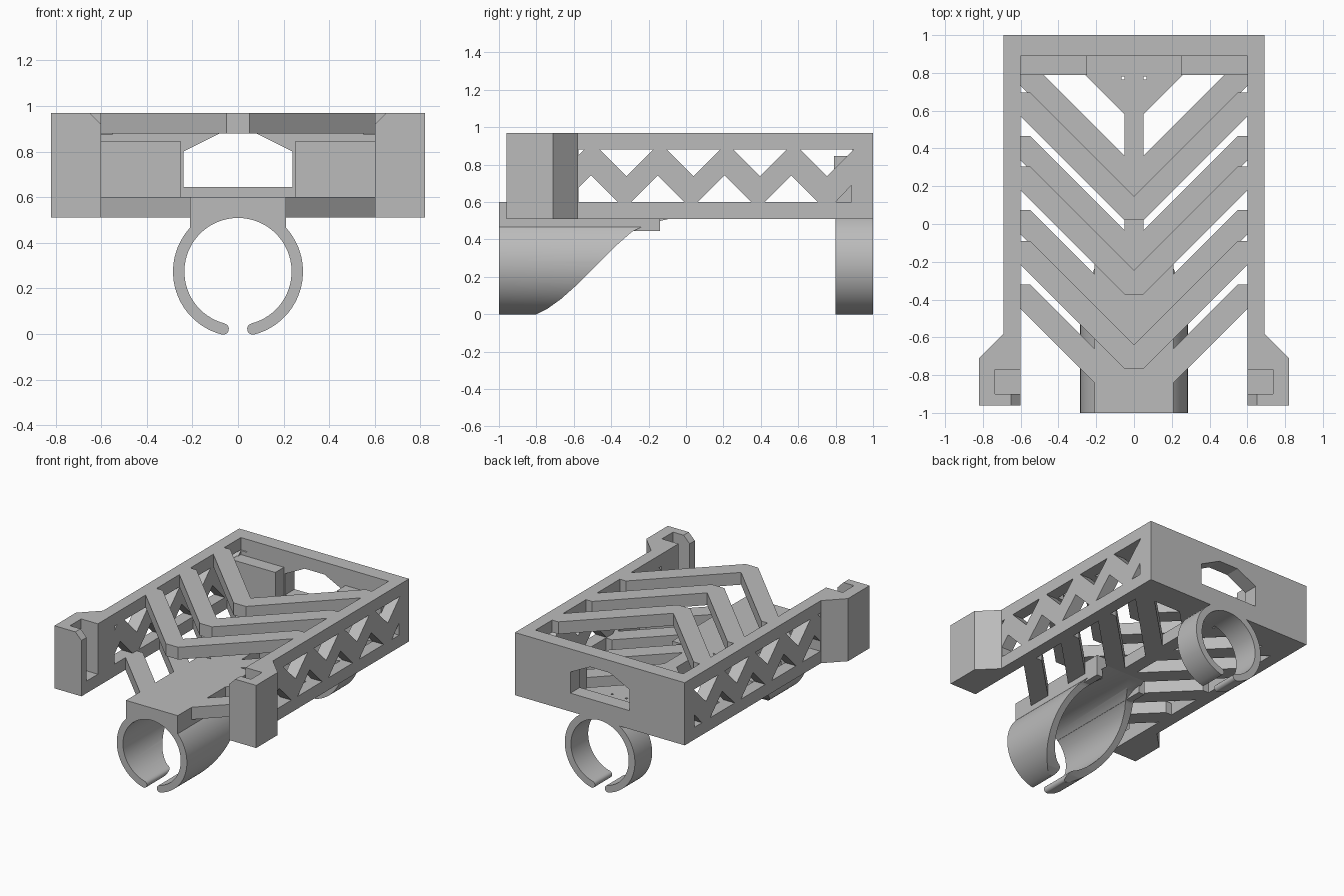
import bpy, bmesh
from math import radians, sin, cos
from mathutils import Vector

cube = bpy.data.objects.get("Cube")
if cube:
    bpy.data.objects.remove(cube, do_unlink=True)

grey = bpy.data.materials.new("light grey plastic")
grey.use_nodes = True
grey.diffuse_color = (0.5, 0.5, 0.5, 1)
grey.node_tree.nodes["Principled BSDF"].inputs["Base Color"].default_value = (0.5, 0.5, 0.5, 1)

PLACE = {
    "x": lambda a, b, d: Vector((d, a, b)),   # profile in y, z
    "y": lambda a, b, d: Vector((a, d, b)),   # profile in x, z
    "z": lambda a, b, d: Vector((a, b, d)),   # profile in x, y
}


def add_prism(bm, pts, axis, lo, hi):
    place = PLACE[axis]
    face = bm.faces.new([bm.verts.new(place(a, b, lo)) for a, b in pts])
    out = bmesh.ops.extrude_face_region(bm, geom=[face])
    new = [v for v in out["geom"] if isinstance(v, bmesh.types.BMVert)]
    bmesh.ops.translate(bm, verts=new, vec=place(0, 0, hi - lo))


def make(name, prisms):
    bm = bmesh.new()
    for p in prisms:
        add_prism(bm, *p)
    bmesh.ops.recalc_face_normals(bm, faces=bm.faces)
    mesh = bpy.data.meshes.new(name)
    bm.to_mesh(mesh)
    bm.free()
    mesh.materials.append(grey)
    ob = bpy.data.objects.new(name, mesh)
    bpy.context.collection.objects.link(ob)
    return ob


def select(ob):
    bpy.ops.object.select_all(action="DESELECT")
    ob.select_set(True)
    bpy.context.view_layer.objects.active = ob


def cut(ob, prisms):
    cutter = make("cutter", prisms)
    mod = ob.modifiers.new("cut", "BOOLEAN")
    mod.operation, mod.solver, mod.object = "DIFFERENCE", "EXACT", cutter
    select(ob)
    bpy.ops.object.modifier_apply(modifier=mod.name)
    bpy.data.objects.remove(cutter, do_unlink=True)


def rect(a0, a1, b0, b1):
    return [(a0, b0), (a1, b0), (a1, b1), (a0, b1)]


def mirrored(half):
    """Close a half outline (x >= 0) by mirroring it across x = 0."""
    return half + [(-a, b) for a, b in reversed(half) if a > 0]


def box_pair(name, x0, x1, y0, y1, z0, z1):
    return make(name, [(rect(s * x0, s * x1, y0, y1), "z", z0, z1) for s in (1, -1)])


Z0, Z1, BAR = 0.51, 0.97, 0.09
WALL, OUT = 0.60, 0.69

# U-shaped frame with flared front ends
frame = make("frame", [(mirrored([
    (WALL, 0.89), (WALL, -0.96), (0.82, -0.96), (0.82, -0.71),
    (OUT, -0.58), (OUT, 1.0)]), "z", Z0, Z1)])

# Window in the back wall
cut(frame, [(mirrored([(0.24, 0.645), (0.24, 0.80), (0.08, 0.88)]), "y", 0.8, 1.1)])

# Triangular truss openings in both side walls
LOW, HIGH, STEP, H = Z0 + BAR, Z1 - BAR, 0.357, 0.142
holes = []
for i in range(4):
    up, down = -0.508 + i * STEP, -0.318 + i * STEP
    left = max(up - H, -0.575)
    tri = [(left, LOW), (up + H, LOW), (up, LOW + H)]
    if left > up - H:
        tri.append((left, LOW + H - (up - left)))
    holes.append(tri)
    holes.append([(down - H, HIGH), (down, HIGH - H), (down + H, HIGH)])
holes.append([(0.80, LOW), (0.885, LOW), (0.885, LOW + 0.09)])
holes.append([(-0.575, HIGH), (-0.575, HIGH - 0.03), (-0.545, HIGH)])
cut(frame, [(t, "x", min(s * 0.55, s * 0.75), max(s * 0.55, s * 0.75))
            for t in holes for s in (1, -1)])

# Pockets in the flared ends, with a chamfered lip at the front
cut(frame, [(rect(s * 0.55, s * 0.735, -0.90, -0.77), "z", LOW, 1.1) for s in (1, -1)])
cut(frame, [([(s * 0.55, 0.87), (s * 0.70, 1.02), (s * 0.55, 1.02)], "y", -1.0, -0.89)
            for s in (1, -1)])

# Corner blocks against the back wall
box_pair("back_corner_blocks", 0.25, 0.61, 0.79, 0.90, LOW - 0.01, 0.845)

# Floor gusset, with two pin holes, and centre spine
floor = make("back_floor", [(mirrored([
    (0.05, 0.58), (0.26, 0.79), (0.62, 0.79), (0.62, 0.90)]), "z", Z0, LOW)])
cut(floor, [(rect(s * 0.05, s * 0.065, 0.765, 0.78), "z", 0.4, 0.7) for s in (1, -1)])
make("centre_spine", [(rect(-0.05, 0.05, -0.2, 0.59), "z", Z0, LOW)])


# Chevron bars: upper and lower layers, pointing to the front
def chevron(name, back, front, z0):
    make(name, [(mirrored([
        (0, front + 0.05), (0.05, front + 0.05), (WALL, front + WALL),
        (0.62, front + WALL), (0.62, back + 0.55), (0.55, back + 0.55),
        (0, back)]), "z", z0, z0 + BAR)])


PITCH = 0.393
for k in range(3):
    chevron("upper_chevron", 0.147 - k * PITCH, -0.03 - k * PITCH, HIGH)
for k in range(4):
    chevron("lower_chevron", 0.31 - k * PITCH, 0.13 - k * PITCH, Z0)

# Tongue that carries the front clip, with side webs
make("tongue", [(rect(-0.21, 0.21, -1.0, -0.14), "z", Z0, LOW)])
box_pair("tongue_webs", 0.16, 0.21, -1.0, -0.14, 0.445, Z0 + 0.01)

# Open ring clips with rounded lips
R_IN, R_OUT, CZ = 0.235, 0.285, 0.274
MID, CAP = (R_IN + R_OUT) / 2, (R_OUT - R_IN) / 2


def ring_section():
    a0, a1, n = radians(-75.5), radians(255.5), 64
    angles = [a0 + (a1 - a0) * i / n for i in range(n + 1)]
    pts = [(R_OUT * cos(a), CZ + R_OUT * sin(a)) for a in angles]
    for end, flip, arc in ((a1, 0, reversed(angles)), (a0, 180, [])):
        cx, cz = MID * cos(end), CZ + MID * sin(end)
        for i in range(1, 8):
            t = end + radians(flip + 180 * i / 8)
            pts.append((cx + CAP * cos(t), cz + CAP * sin(t)))
        pts += [(R_IN * cos(a), CZ + R_IN * sin(a)) for a in arc]
    return pts


front_clip = make("front_clip", [(ring_section(), "y", -1.0, -0.05)])
back_clip = make("back_clip", [(ring_section(), "y", 0.80, 1.0)])

# Swept-back trim of the front clip
cut(front_clip, [([
    (-0.82, -0.05), (-0.80, 0.0), (-0.74, 0.03), (-0.67, 0.08), (-0.58, 0.16),
    (-0.46, 0.28), (-0.37, 0.37), (-0.29, 0.44), (-0.20, 0.485), (-0.08, 0.512),
    (-0.08, 0.7), (0.1, 0.7), (0.1, -0.05)], "x", -0.5, 0.5)])

for clip in (front_clip, back_clip):
    select(clip)
    bpy.ops.object.shade_smooth_by_angle(angle=radians(30))
